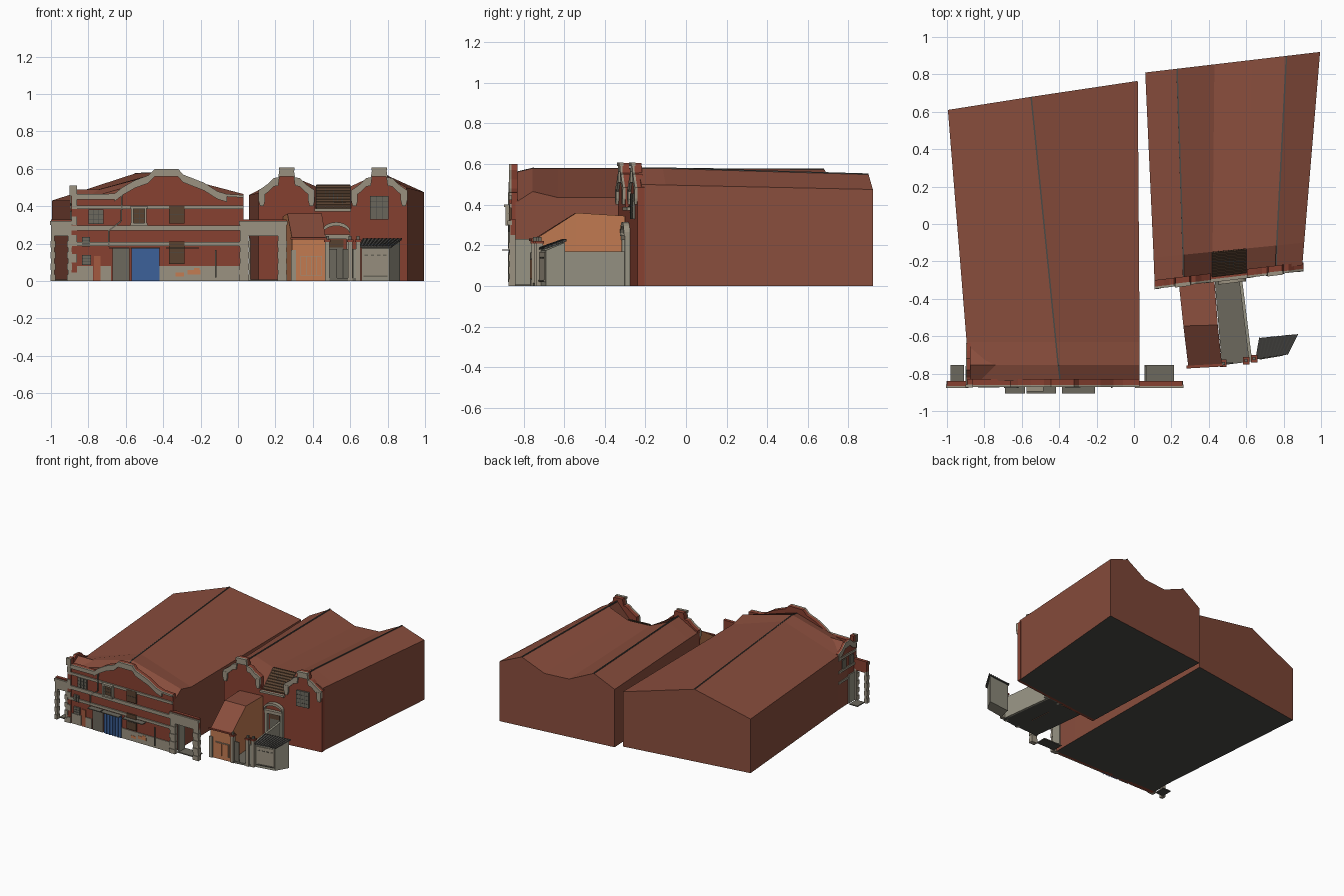
import bpy, bmesh, math
from mathutils import Vector

if "Cube" in bpy.data.objects:
    bpy.data.objects.remove(bpy.data.objects["Cube"], do_unlink=True)


def material(name, r, g, b):
    m = bpy.data.materials.new(name)
    m.use_nodes = True
    m.diffuse_color = (r, g, b, 1)
    m.node_tree.nodes["Principled BSDF"].inputs["Base Color"].default_value = (r, g, b, 1)
    return m


BRICK = material("front_brick", .245, .053, .031)
ROOF = material("hall_red", .25, .075, .046)
STONE = material("pale_stone", .33, .29, .22)
PALE = material("pale_concrete", .31, .295, .23)
GREY = material("concrete", .15, .14, .11)
ORANGE = material("orange_render", .55, .20, .085)
RED = material("red_door", .37, .10, .05)
BLUE = material("blue_shutter", .045, .12, .32)
BROWN = material("brown_wood", .10, .055, .03)
DARK = material("dark_base", .07, .068, .062)


def finish(name, bm, *mats):
    bmesh.ops.recalc_face_normals(bm, faces=bm.faces)
    me = bpy.data.meshes.new(name)
    if len(mats) == 3:  # walls, upward slopes, underside
        for f in bm.faces:
            f.normal_update()
            f.material_index = 1 if f.normal.z > .3 else 2 if f.normal.z < -.5 else 0
    bm.to_mesh(me)
    bm.free()
    for m in mats:
        me.materials.append(m)
    ob = bpy.data.objects.new(name, me)
    bpy.context.collection.objects.link(ob)
    return ob


def loft(name, sections, *mats):
    """Closed solid through matching closed sections of 3D points."""
    bm = bmesh.new()
    rings = [[bm.verts.new(p) for p in s] for s in sections]
    bm.faces.new(rings[0])
    bm.faces.new(rings[-1][::-1])
    n = len(rings[0])
    for a, b in zip(rings, rings[1:]):
        for i in range(n):
            j = (i + 1) % n
            bm.faces.new((a[i], b[i], b[j], a[j]))
    return finish(name, bm, *mats)


def slab(name, ring, z0, z1, *mats):
    return loft(name, [[(x, y, z) for x, y in ring] for z in (z0, z1)], *mats)


def box(name, x0, x1, y0, y1, z0, z1, *mats):
    return slab(name, [(x0, y0), (x1, y0), (x1, y1), (x0, y1)], z0, z1, *mats)


def panel(name, pts, plane, out, back, mat):
    """Front-facing outline of (x, z) points, thickened around a wall plane."""
    return loft(name, [[(x, plane(x) + d, z) for x, z in pts] for d in (-out, back)], mat)


def plate(name, x0, x1, z0, z1, plane, mat, out=.006):
    return panel(name, [(x0, z0), (x1, z0), (x1, z1), (x0, z1)], plane, out, .003, mat)


def coping(name, line, t, plane, out):
    return panel(name, line + [(x, z - t) for x, z in reversed(line)], plane, out, .004, STONE)


def bar(name, a, b, w, mat):
    """Thin square bar between two points."""
    a, b = Vector(a), Vector(b)
    q = (b - a).to_track_quat('Z', 'Y')
    ring = [q @ Vector((x * w / 2, y * w / 2, 0)) for x, y in ((-1, -1), (1, -1), (1, 1), (-1, 1))]
    return loft(name, [[a + r for r in ring], [b + r for r in ring]], mat)


def window(name, x0, x1, z0, z1, plane, mat, cols=2, rows=3):
    plate(name + "_pane", x0, x1, z0, z1, plane, mat, .012)
    for i in range(1, cols):
        x = x0 + (x1 - x0) * i / cols
        plate(name + "_mullion", x - .001, x + .001, z0, z1, plane, DARK, .014)
    for i in range(1, rows):
        z = z0 + (z1 - z0) * i / rows
        plate(name + "_bar", x0, x1, z - .001, z + .001, plane, DARK, .014)


# Large hall
def hall_section(y0, y1, y2, xl, xr, xm, zl, zm, zr):
    return [(xl, y0, 0), (xl, y0, zl), (xm, y1, zm), (xr, y2, zr), (xr, y2, 0)]


loft("large_hall", [
    hall_section(-.84, -.84, -.84, -.885, .03, -.395, .42, .56, .41),
    hall_section(-.755, -.755, -.755, -.89, .03, -.405, .45, .58, .465),
    hall_section(-.63, -.63, -.63, -.895, .03, -.42, .43, .58, .435),
    hall_section(.61, .68, .765, -.995, .02, -.55, .43, .575, .435)], ROOF, ROOF, DARK)
bar("large_hall_ridge", (-.395, -.83, .56), (-.405, -.755, .578), .008, DARK)
bar("large_hall_ridge", (-.405, -.755, .578), (-.55, .68, .574), .008, DARK)
# Cross wing behind the street front
wing = [(-.64, 0), (-.64, .43), (-.755, .49), (-.85, .43), (-.85, 0)]
loft("cross_wing", [[(x, y, z) for y, z in wing] for x in (-.89, -.5)], BRICK, ROOF, DARK)
edge = [(-.635, .44), (-.68, .46), (-.72, .50), (-.78, .505), (-.82, .47), (-.86, .46)]
for x0, x1, t, m in ((-.899, -.892, .045, STONE), (-.892, -.875, .08, BRICK)):
    loft("wing_coping", [[(x, y, z) for y, z in edge + [(y, z - t) for y, z in edge[::-1]]]
                         for x in (x0, x1)], m)
for z in (.385, .285, .2):
    box("wing_band", -.899, -.88, -.86, -.64, z, z + .018, STONE)
for y in (-.80, -.71):
    box("wing_window", -.898, -.88, y - .025, y + .025, .305, .375, GREY)

# Street front with curved gable
street = lambda x: -.86
skyline = [(-.89, .465), (-.66, .467), (-.62, .50), (-.55, .54), (-.48, .565), (-.445, .60),
           (-.32, .60), (-.295, .57), (-.18, .525), (-.11, .48), (-.06, .465), (.03, .46)]
panel("street_wall", [(-.89, 0)] + skyline + [(.03, 0)], street, 0, .03, BRICK)
coping("street_gable_coping", skyline[1:-1], .042, street, .012)
coping("street_left_coping", skyline[:2], .03, street, .012)
coping("street_right_coping", skyline[-2:], .014, street, .012)
for z, h in ((.385, .02), (.27, .028), (.187, .021)):
    plate("street_band", -.89, .03, z, z + h, street, STONE, .01)
for x0, x1 in ((-.89, -.775), (-.735, -.68), (-.42, .03)):
    plate("street_plinth", x0, x1, 0, .08, street, STONE)
panel("corner_pier", [(-.89, 0), (-.86, 0), (-.86, .51), (-.89, .51)], street, .008, .03, BRICK)
for k in range(5):
    plate("pier_quoin", -.89, -.862, k * .1, k * .1 + .045, street, STONE, .014)
plate("corner_pier_cap", -.9, -.86, .455, .512, street, STONE, .014)

window("upper_left_window", -.80, -.72, .305, .383, street, GREY, 3)
window("upper_middle_window", -.565, -.49, .31, .385, street, BROWN)
window("upper_right_window", -.37, -.285, .308, .402, street, BROWN, 1, 2)
window("lower_left_window", -.835, -.785, .085, .14, street, GREY)
window("middle_left_window", -.835, -.79, .185, .235, street, GREY)
window("lower_right_window", -.37, -.285, .09, .212, street, BROWN, 1, 2)
box("upper_window_hood", -.575, -.485, -.895, -.86, .388, .402, STONE)
plate("upper_window_sill", -.575, -.485, .298, .31, street, STONE, .03)
for x in (-.572, -.5):
    box("upper_window_bracket", x, x + .012, -.89, -.86, .31, .388, STONE)
plate("small_door", -.77, -.735, 0, .135, street, RED)
plate("grey_door", -.67, -.58, 0, .18, street, GREY, .009)
plate("blue_shutter", -.57, -.42, 0, .175, street, BLUE, .009)
for i in range(1, 6):
    x = -.57 + i * .025
    plate("shutter_rib", x - .002, x + .002, 0, .175, street, BLUE, .014)
for x0, x1 in ((-.69, -.575), (-.575, -.41), (-.385, -.2)):
    box("street_canopy", x0, x1 - .008, -.905, -.86, .174, .18, GREY)
for x0, x1, z0, z1 in ((-.335, -.29, .025, .045), (-.27, -.2, .035, .058), (-.235, -.205, .055, .07)):
    plate("wall_paint_patch", x0, x1, z0, z1, street, ORANGE, .008)
for a, b in (((-.62, .46), (-.625, .32)), ((-.625, .32), (-.69, .27)), ((-.69, .27), (-.69, .185)),
             ((-.12, .165), (-.12, .02))):
    bar("drain_pipe", (a[0], -.872, a[1]), (b[0], -.872, b[1]), .008, GREY)

# Side gates of the street front
for x0, x1, p in ((-1, -.89, .02), (.01, .26, .045)):
    for x in (x0, x1 - p):
        box("gate_pier", x, x + p, -.87, -.84, 0, .25, STONE)
        for k in range(4):
            box("gate_pier_block", x - .003, x + p + .003, -.875, -.84, k * .06, k * .06 + .035, STONE)
    box("gate_lintel", x0, x1, -.865, -.84, .24, .33, BRICK)
    plate("gate_frieze", x0, x1, .24, .3, street, STONE, .01)
    plate("gate_cornice", x0 - .004, x1 + .004, .3, .322, street, STONE, .018)
    leaf = -.9 if x0 < -.5 else .06
    box("gate_leaf", leaf, leaf + .008, -.84, -.76, .005, .23, PALE)
    box("gate_floor", x0 + p, x1 - p, -.84, -.755, 0, .008, GREY, GREY, DARK)


# Twin hall with double roof
def twin_section(xs, ya, yb, zs):
    ys = [ya + (yb - ya) * (x - xs[0]) / (xs[-1] - xs[0]) for x in xs]
    return ([(xs[0], ys[0], 0)] + list(zip(xs, ys, zs)) + [(xs[-1], ys[-1], 0)])


front_x = [.11, .265, .42, .60, .76, .90]
twin = [twin_section(front_x, -.315, -.22, [.47, .57, .385, .385, .58, .50]),
        twin_section([.105, .263, .42, .60, .763, .91], -.18, -.10, [.47, .57, .505, .505, .58, .497]),
        twin_section([.06, .23, .43, .63, .815, .995], .81, .92, [.46, .55, .46, .46, .55, .475])]
loft("twin_hall", twin, ROOF, ROOF, DARK)
for i in (2, 5):
    for a, b in zip(twin, twin[1:]):
        bar("twin_hall_ridge", a[i], b[i], .008, DARK)
# Lattice skylight in the valley
lift = Vector((0, -.004, .006))
corners = [Vector(twin[s][i]) + lift for s, i in ((0, 3), (0, 4), (1, 4), (1, 3))]
loft("valley_lattice", [corners, [c + Vector((0, 0, .004)) for c in corners]], BROWN)
for k in range(9):
    t = k / 8
    bar("lattice_slat", corners[0].lerp(corners[3], t), corners[1].lerp(corners[2], t), .007, BROWN)
    bar("lattice_rib", corners[0].lerp(corners[1], t), corners[3].lerp(corners[2], t), .005, DARK)

# Twin gable front
court = lambda x: -.335 + .12 * (x - .11)
half = [(.037, .605), (.045, .555), (.07, .55), (.10, .52), (.135, .495), (.15, .485)]


def gable_line(c):
    return [(c - x, z) for x, z in half[::-1]] + [(c + x, z) for x, z in half]


centres = (.26, .755)
outline = [(.11, 0)] + gable_line(centres[0]) + [(.411, .385), (.604, .385)] + gable_line(centres[1]) + [(.905, 0)]
panel("twin_front_wall", outline, court, 0, .035, BRICK)
for c in centres:
    coping("twin_gable_coping", gable_line(c), .045, court, .012)
    for x in (c - .15, c + .115):
        panel("gable_shoulder", [(x, .43), (x + .008, .40), (x + .027, .40), (x + .035, .43), (x + .035, .475),
                                 (x, .475)], court, .014, .01, STONE)
    plate("gable_cap", c - .042, c + .042, .59, .608, court, STONE, .018)
plate("valley_cornice", .41, .605, .372, .388, court, STONE, .014)
window("gable_window", .705, .805, .33, .455, court, GREY, 3, 4)
# Arched entrance on the gable front
arc = [(.525 + .075 * math.cos(a), .265 + .05 * math.sin(a)) for a in [math.pi * k / 10 for k in range(10, -1, -1)]]
coping("entrance_arch", arc, .02, court, .03)
plate("entrance_lintel", .45, .60, .225, .25, court, STONE, .025)
for x in (.455, .58):
    plate("entrance_column", x, x + .02, 0, .235, court, PALE, .025)
plate("entrance_door", .49, .565, 0, .18, court, GREY)
plate("entrance_fanlight", .49, .565, .18, .222, court, BROWN)


# Orange annex with sloped roof
def annex_section(xl, yl, xr, yr, z):
    return [(xl, yl, 0), (xl, yl, z), (xr, yr, z), (xr, yr, 0)]


annex = [annex_section(.29, -.76, .47, -.75, .225), annex_section(.264, -.545, .448, -.54, .36),
         annex_section(.24, -.32, .43, -.30, .345)]
loft("orange_annex", annex, ORANGE, ROOF, DARK)
annex_front = lambda x: -.76 + .055 * (x - .29)
plate("annex_eave", .28, .475, .222, .234, annex_front, BRICK, .012)
plate("annex_pilaster", .283, .31, 0, .165, annex_front, STONE, .008)
plate("annex_shutter", .335, .45, .03, .135, annex_front, STONE, .005)
for i in range(4):
    plate("annex_shutter_panel", .338 + i * .0275, .363 + i * .0275, .033, .13, annex_front, ORANGE, .008)

# Passage with side wall and gate posts
slab("passage_floor", [(.47, -.755), (.63, -.735), (.565, -.27), (.43, -.29)], 0, .015, GREY, GREY, DARK)
slab("passage_wall", [(.615, -.735), (.632, -.735), (.575, -.27), (.558, -.27)], 0, .17, PALE)
for x, y in ((.478, -.745), (.60, -.73), (.642, -.72)):
    box("passage_post", x - .012, x + .012, y - .015, y + .015, 0, .21, STONE)
    box("passage_post_cap", x - .017, x + .017, y - .02, y + .02, .21, .222, BRICK)
    box("passage_post_finial", x - .008, x + .008, y - .008, y + .008, .222, .24, GREY)
plate("passage_gate", .49, .53, .015, .17, lambda x: -.74, GREY)

# Kiosk with ribbed lean-to roof
base = [(.66, -.715), (.81, -.69), (.865, -.595), (.68, -.615)]
top = [(.66, -.715, .175), (.81, -.69, .175), (.865, -.595, .215), (.68, -.615, .215)]
loft("kiosk_body", [[(x, y, 0) for x, y in base], top], PALE)
roof = [Vector(p) + Vector((.01 if i in (1, 2) else -.008, -.008 if i < 2 else .006, .004)) for i, p in enumerate(top)]
loft("kiosk_roof", [roof, [p + Vector((0, 0, .008)) for p in roof]], DARK)
for k in range(11):
    up = Vector((0, 0, .009))
    bar("kiosk_roof_rib", roof[0].lerp(roof[1], k / 10) + up, roof[3].lerp(roof[2], k / 10) + up, .006, DARK)
kiosk = lambda x: -.715 + .167 * (x - .66)
plate("kiosk_front", .665, .805, .02, .168, kiosk, STONE)
for i in range(4):
    plate("kiosk_hatch", .677 + i * .033, .695 + i * .033, .135, .142, kiosk, GREY, .009)
plate("kiosk_counter", .67, .80, .022, .03, kiosk, GREY, .012)
